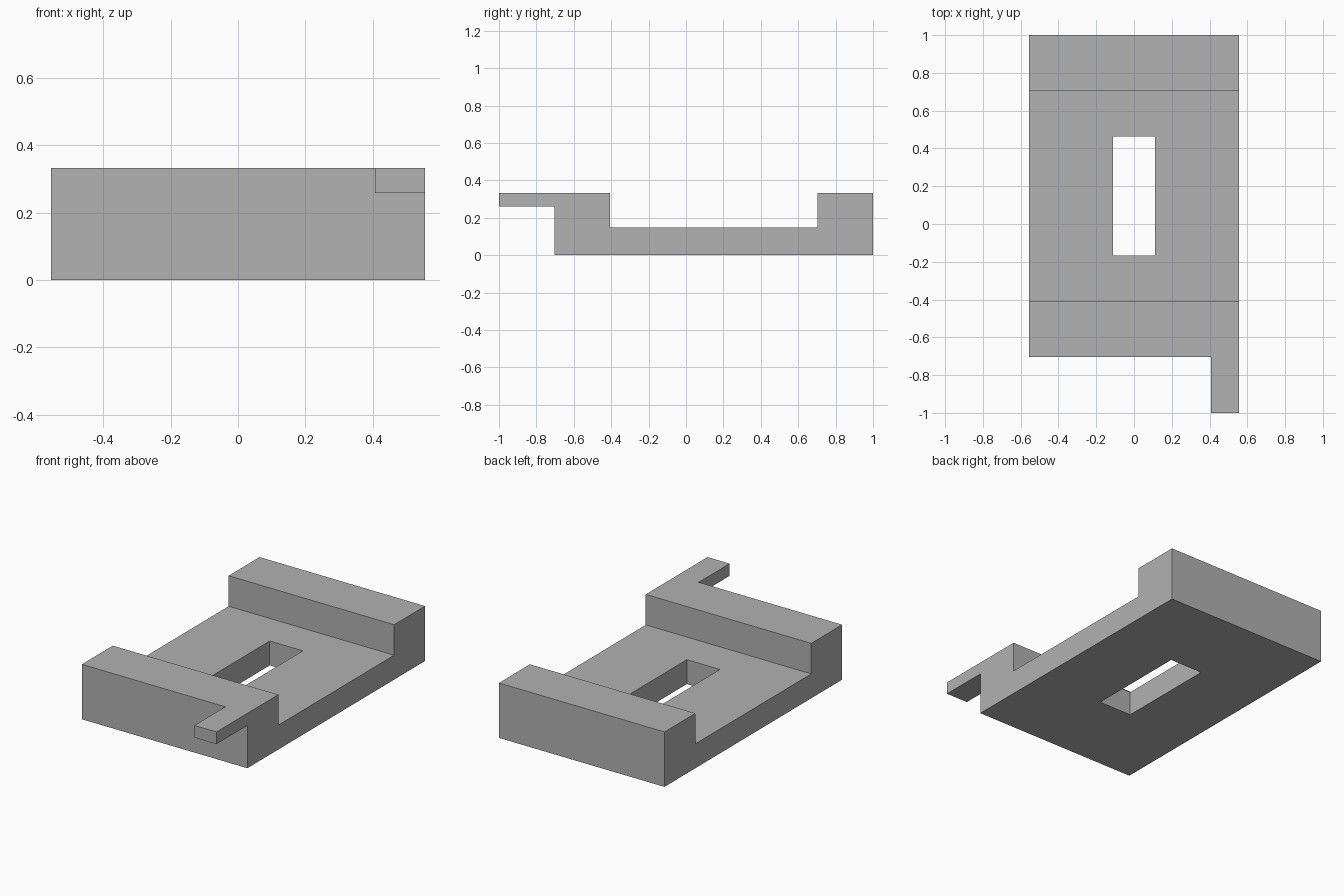
import bpy
import bmesh
from mathutils import Vector

cube = bpy.data.objects.get("Cube")
if cube:
    bpy.data.objects.remove(cube, do_unlink=True)

U = 2 / 27            # design unit: the model is 27 units long
HALF_WIDTH = 7.5 * U
HEIGHT = 4.5 * U

grey = bpy.data.materials.new("plain grey")
grey.use_nodes = True
grey.diffuse_color = (0.445, 0.445, 0.445, 1)
grey.node_tree.nodes["Principled BSDF"].inputs["Base Color"].default_value = grey.diffuse_color


def extrude_profile(name, profile, x0, x1):
    """Extrude a closed (y, z) outline along x."""
    bm = bmesh.new()
    face = bm.faces.new([bm.verts.new((x0, y, z)) for y, z in profile])
    result = bmesh.ops.extrude_face_region(bm, geom=[face])
    moved = [v for v in result["geom"] if isinstance(v, bmesh.types.BMVert)]
    bmesh.ops.translate(bm, verts=moved, vec=Vector((x1 - x0, 0, 0)))
    bmesh.ops.recalc_face_normals(bm, faces=bm.faces)
    mesh = bpy.data.meshes.new(name)
    bm.to_mesh(mesh)
    bm.free()
    mesh.materials.append(grey)
    obj = bpy.data.objects.new(name, mesh)
    bpy.context.collection.objects.link(obj)
    return obj


def rectangle(y0, y1, z0, z1):
    return [(y0, z0), (y1, z0), (y1, z1), (y0, z1)]


# Channel-shaped body: low floor between a front and a back wall
front, front_inner, back_inner, back = -9.5 * U, -5.5 * U, 9.5 * U, 1
floor = 2 * U
body = extrude_profile("body", [
    (front, 0), (back, 0), (back, HEIGHT), (back_inner, HEIGHT),
    (back_inner, floor), (front_inner, floor),
    (front_inner, HEIGHT), (front, HEIGHT)], -HALF_WIDTH, HALF_WIDTH)

# Slot through the floor
cutter = extrude_profile("slot_cutter", rectangle(-2.25 * U, 6.25 * U, -U, 3 * U),
                         -1.5 * U, 1.5 * U)
cutter.hide_render = True
slot = body.modifiers.new("slot", "BOOLEAN")
slot.operation = "DIFFERENCE"
slot.solver = "EXACT"
slot.object = cutter
bpy.context.view_layer.objects.active = body
bpy.ops.object.modifier_apply(modifier=slot.name)
bpy.data.objects.remove(cutter, do_unlink=True)

# Thin tab reaching forward from the top left corner of the front wall
extrude_profile("front_tab", rectangle(-1, front, HEIGHT - U, HEIGHT),
                HALF_WIDTH - 2 * U, HALF_WIDTH)
